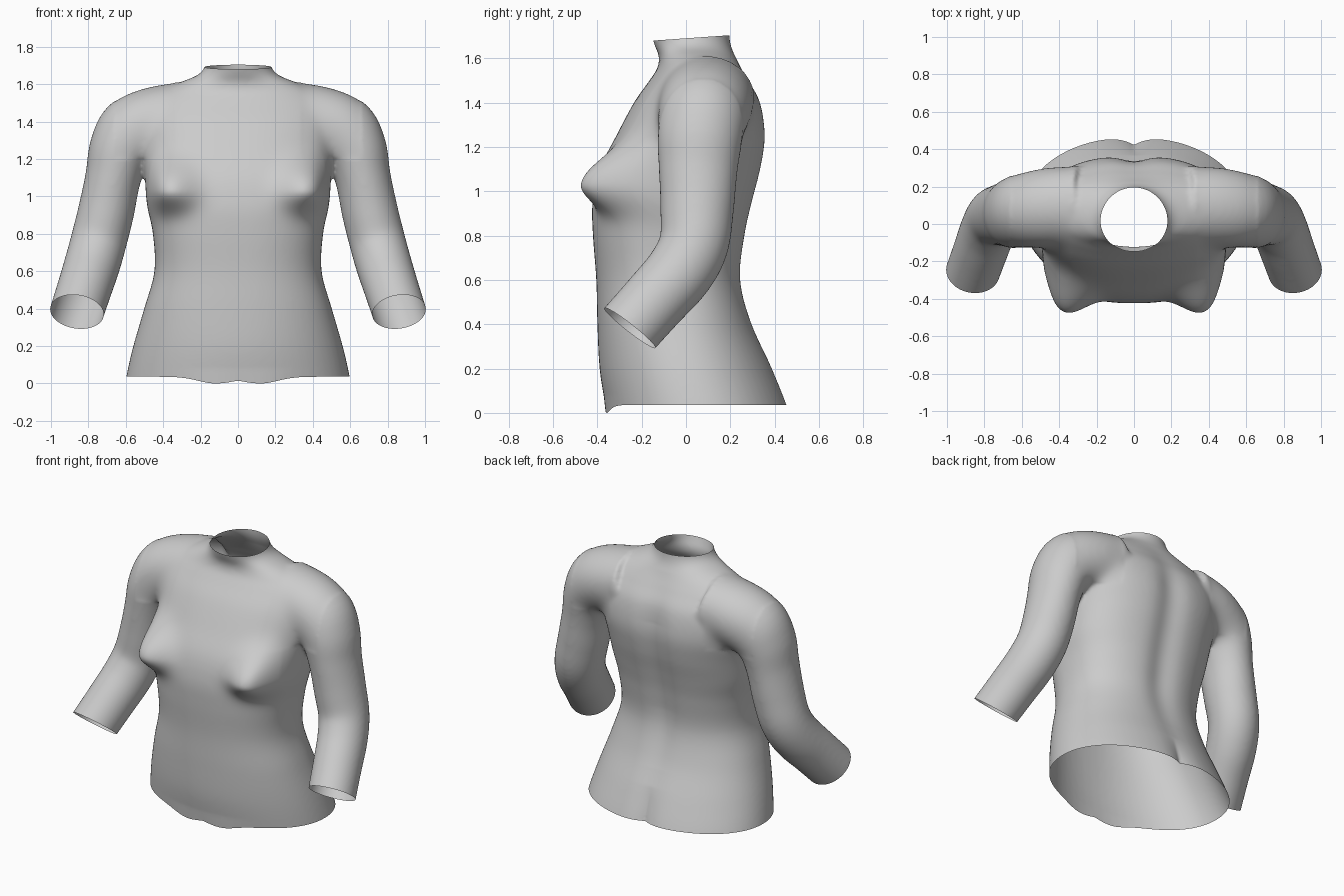
import bpy, bmesh, math
from mathutils import Vector

if "Cube" in bpy.data.objects:
    bpy.data.objects.remove(bpy.data.objects["Cube"])


def spline(keys, steps):
    """Catmull-Rom interpolation through rows of numbers."""
    out = []
    for i in range(len(keys) - 1):
        p0, p1 = keys[max(i - 1, 0)], keys[i]
        p2, p3 = keys[i + 1], keys[min(i + 2, len(keys) - 1)]
        for s in range(steps):
            t = s / steps
            out.append([0.5 * (2 * b + (c - a) * t + (2 * a - 5 * b + 4 * c - d) * t * t
                               + (3 * b - a - 3 * c + d) * t ** 3)
                        for a, b, c, d in zip(p0, p1, p2, p3)])
    return out + [list(keys[-1])]


def loft(bm, rings):
    """Closed solid through a list of point rings."""
    vs = [[bm.verts.new(p) for p in r] for r in rings]
    n = len(rings[0])
    for a, b in zip(vs, vs[1:]):
        for i in range(n):
            bm.faces.new((a[i], a[(i + 1) % n], b[(i + 1) % n], b[i]))
    bm.faces.new(vs[0][::-1])
    bm.faces.new(vs[-1])


def spow(v, e):
    return math.copysign(abs(v) ** e, v)


N = 64
ANG = [2 * math.pi * i / N for i in range(N)]
bm = bmesh.new()

# Trunk and neck: z, half width, front y, back y, squareness
trunk = [(-.10, .62, -.34, .51, 2.1), (.04, .597, -.365, .464, 2.1), (.2, .56, -.39, .397, 2.1),
         (.4, .502, -.40, .305, 2.2), (.6, .447, -.405, .256, 2.3), (.8, .455, -.42, .275, 2.4),
         (.95, .485, -.422, .307, 2.4), (1.1, .497, -.39, .345, 2.4), (1.25, .515, -.315, .365, 2.4),
         (1.4, .53, -.235, .342, 2.3), (1.5, .50, -.165, .287, 2.2), (1.56, .43, -.127, .25, 2.1),
         (1.61, .31, -.122, .222, 2.0), (1.65, .215, -.138, .205, 2.0), (1.70, .175, -.155, .196, 2.0),
         (1.78, .17, -.17, .195, 2.0)]
rings = []
for z, w, f, b, n in spline(trunk, 5):
    c, r = (f + b) / 2, (b - f) / 2
    rings.append([(w * spow(math.cos(a), 2 / n), c + r * spow(math.sin(a), 2 / n), z) for a in ANG])
loft(bm, rings)

# Shoulders and arms: centre x, y, z, radius across, radius in depth
arm = [(.28, .10, 1.425, .19, .21), (.44, .09, 1.39, .20, .215), (.56, .075, 1.335, .20, .205),
       (.63, .062, 1.24, .17, .194), (.668, .055, 1.10, .149, .178),
       (.705, .05, .92, .15, .166), (.745, .035, .76, .15, .157),
       (.78, -.03, .635, .149, .154), (.82, -.14, .51, .146, .149), (.86, -.25, .387, .144, .147),
       (.90, -.36, .264, .143, .146)]
path = spline(arm, 5)
for side in (1, -1):
    rings = []
    for i, (x, y, z, ra, rb) in enumerate(path):
        t = (Vector(path[min(i + 1, len(path) - 1)][:3]) - Vector(path[max(i - 1, 0)][:3])).normalized()
        d = Vector((0, 1, 0))
        v = (d - t * t.y).normalized() if i < 20 else None
        u = t.cross(v) if v else (Vector((1, 0, 0)) - t * t.x).normalized()
        if u.x < 0:
            u = -u
        v = u.cross(t)
        ring = [Vector((x, y, z)) + u * ra * math.cos(a) + v * rb * math.sin(a) for a in ANG]
        rings.append([(side * p.x, p.y, p.z) for p in ring])
    loft(bm, rings)

bmesh.ops.recalc_face_normals(bm, faces=bm.faces)
mesh = bpy.data.meshes.new("torso")
bm.to_mesh(mesh)
bm.free()
torso = bpy.data.objects.new("torso", mesh)
bpy.context.collection.objects.link(torso)
bpy.context.view_layer.objects.active = torso
torso.select_set(True)

# Fuse everything into one smooth skin
m = torso.modifiers.new("fuse", 'REMESH')
m.mode, m.voxel_size = 'VOXEL', .012
s = torso.modifiers.new("soften", 'SMOOTH')
s.factor, s.iterations = .5, 14
for name in ("fuse", "soften"):
    bpy.ops.object.modifier_apply(modifier=name)

bm = bmesh.new()
bm.from_mesh(mesh)

# Extra blending where the arms meet the trunk
joint = [v for v in bm.verts if v.co.z > 1.2 and .34 < abs(v.co.x) < .66]
for _ in range(50):
    bmesh.ops.smooth_vert(bm, verts=joint, factor=.5, use_axis_x=True, use_axis_y=True, use_axis_z=True)

# Bust, spine groove and lower back cleft as soft displacements
for v in bm.verts:
    x, y, z = abs(v.co.x), v.co.y, v.co.z
    if y < 0 and z > .7:
        dx = (x - .375) / (.115 if x > .375 else .155)
        dz = (z - 1.035) / (.16 if z > 1.035 else .115)
        r2 = dx * dx + dz * dz
        k = .8 * math.exp(-r2 ** 1.3) + .2 * math.exp(-r2 * 3.5)
        k *= min(1, -y / .18)
        v.co.y -= .145 * k
        v.co.x += math.copysign(.02 * k, v.co.x)
    elif y > .1:
        fade = min(1, max(0, (1.6 - z) / .3)) * min(1, max(.4, (z - .1) / .6))
        v.co.y -= .028 * fade * math.exp(-(x / .095) ** 2)
        v.co.y -= .032 * math.exp(-abs(x) / .05) * min(1, max(0, (.24 - z) / .2))


def cut(co, no, test):
    """Trim one end open."""
    faces = [f for f in bm.faces if test(f.calc_center_median())]
    geom = set(faces)
    for f in faces:
        geom.update(f.verts)
        geom.update(f.edges)
    bmesh.ops.bisect_plane(bm, geom=list(geom), plane_co=co, plane_no=no, clear_outer=True)


# Open neck, waist and forearms
cut((0, .02, 1.692), (0, -.07, 1), lambda c: c.z > 1.6)
cut((0, 0, .036), (0, 0, -1), lambda c: c.z < .2)
for side in (1, -1):
    cut((side * .86, -.25, .38), (side * .12, -.61, -.78),
        lambda c: c.x * side > .62 and c.z < .55 and c.y < -.05)

# Wavy front hem
for v in bm.verts:
    if v.co.z < .08 and v.co.y < -.2:
        x = abs(v.co.x)
        d = (x - .12) / (.13 if x > .12 else .16)
        v.co.z -= .036 * math.exp(-d * d) * (1 - (v.co.z - .036) / .044)

bmesh.ops.recalc_face_normals(bm, faces=bm.faces)
bm.to_mesh(mesh)
bm.free()
bpy.ops.object.shade_smooth()
